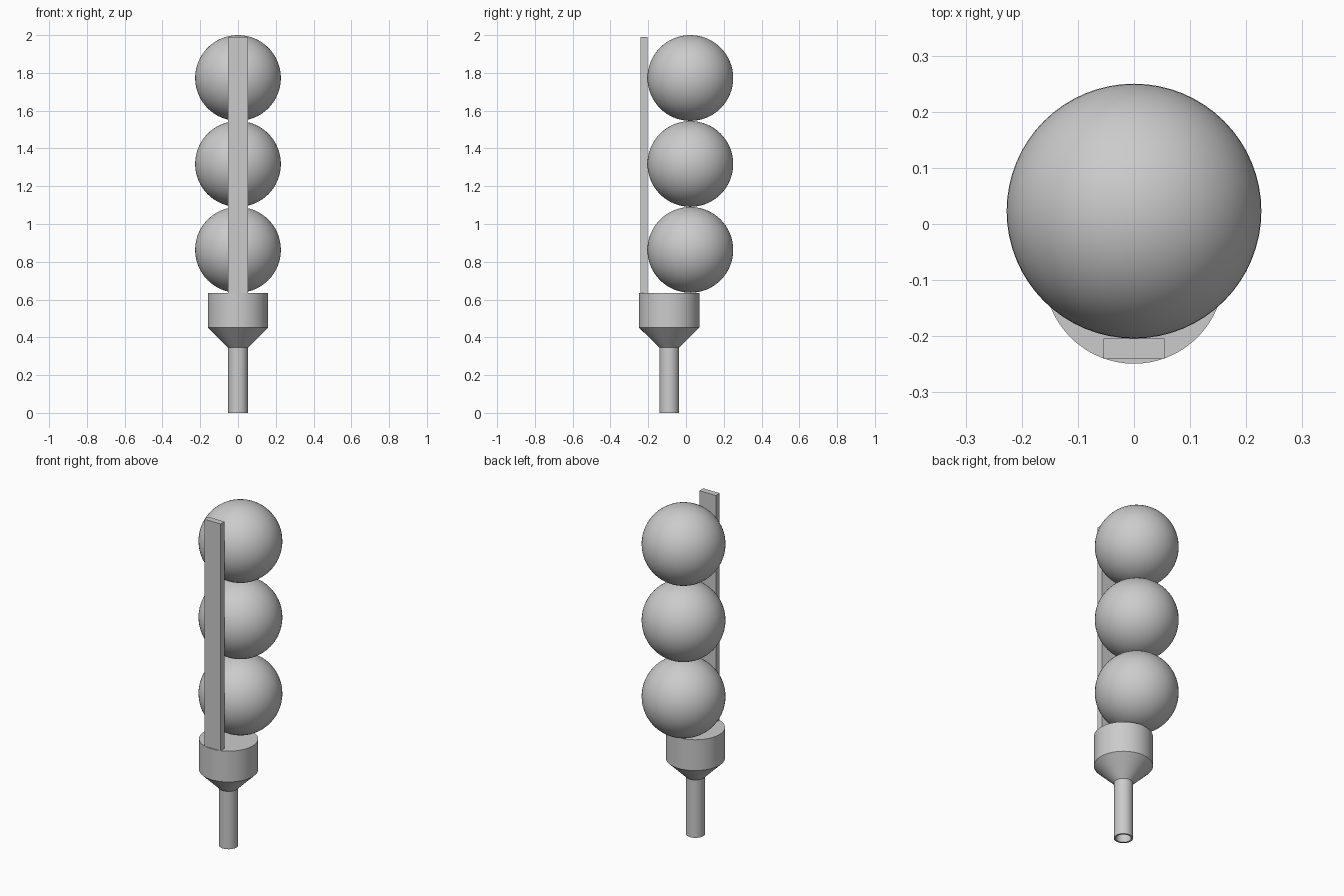
import bpy
import bmesh
import math
from mathutils import Matrix

cube = bpy.data.objects.get("Cube")
if cube:
    bpy.data.objects.remove(cube, do_unlink=True)

# Single plain grey
grey = bpy.data.materials.new("plain grey")
grey.use_nodes = True
colour = (0.6, 0.6, 0.6, 1)
grey.diffuse_color = colour
grey.node_tree.nodes["Principled BSDF"].inputs["Base Color"].default_value = colour


def finish(name, bm, location, smooth=True):
    bmesh.ops.recalc_face_normals(bm, faces=bm.faces)
    mesh = bpy.data.meshes.new(name)
    bm.to_mesh(mesh)
    bm.free()
    mesh.materials.append(grey)
    obj = bpy.data.objects.new(name, mesh)
    obj.location = location
    bpy.context.collection.objects.link(obj)
    if smooth:
        bpy.ops.object.select_all(action='DESELECT')
        obj.select_set(True)
        bpy.context.view_layer.objects.active = obj
        bpy.ops.object.shade_smooth_by_angle(angle=math.radians(30))
    return obj


# Three stacked balls
BALL_R = 0.227
BASE_TOP = 0.636
for i, level in enumerate(("lower", "middle", "upper")):
    bm = bmesh.new()
    bmesh.ops.create_uvsphere(bm, u_segments=64, v_segments=32, radius=BALL_R)
    finish(level + "_ball", bm, (0, 0.023, BASE_TOP + BALL_R + i * 0.455))

# Turned base: cup, funnel and tube with a hollow bore
profile = [(0, BASE_TOP), (0.16, BASE_TOP), (0.16, 0.452), (0.052, 0.345),
           (0.052, 0), (0.042, 0), (0.042, 0.345), (0, 0.345)]
bm = bmesh.new()
verts = [bm.verts.new((r, 0, z)) for r, z in profile]
edges = [bm.edges.new(pair) for pair in zip(verts, verts[1:])]
bmesh.ops.spin(bm, geom=verts + edges, cent=(0, 0, 0), axis=(0, 0, 1),
               angle=math.tau, steps=64)
bmesh.ops.remove_doubles(bm, verts=bm.verts, dist=0.0001)
finish("funnel_base", bm, (0, -0.089, 0))

# Flat upright strip in front of the balls
BAR_TOP = 1.99
bm = bmesh.new()
bmesh.ops.create_cube(bm, size=1, matrix=Matrix.Diagonal(
    (0.108, 0.037, BAR_TOP - BASE_TOP, 1)))
finish("front_strip", bm, (0, -0.2225, (BAR_TOP + BASE_TOP) / 2), smooth=False)
